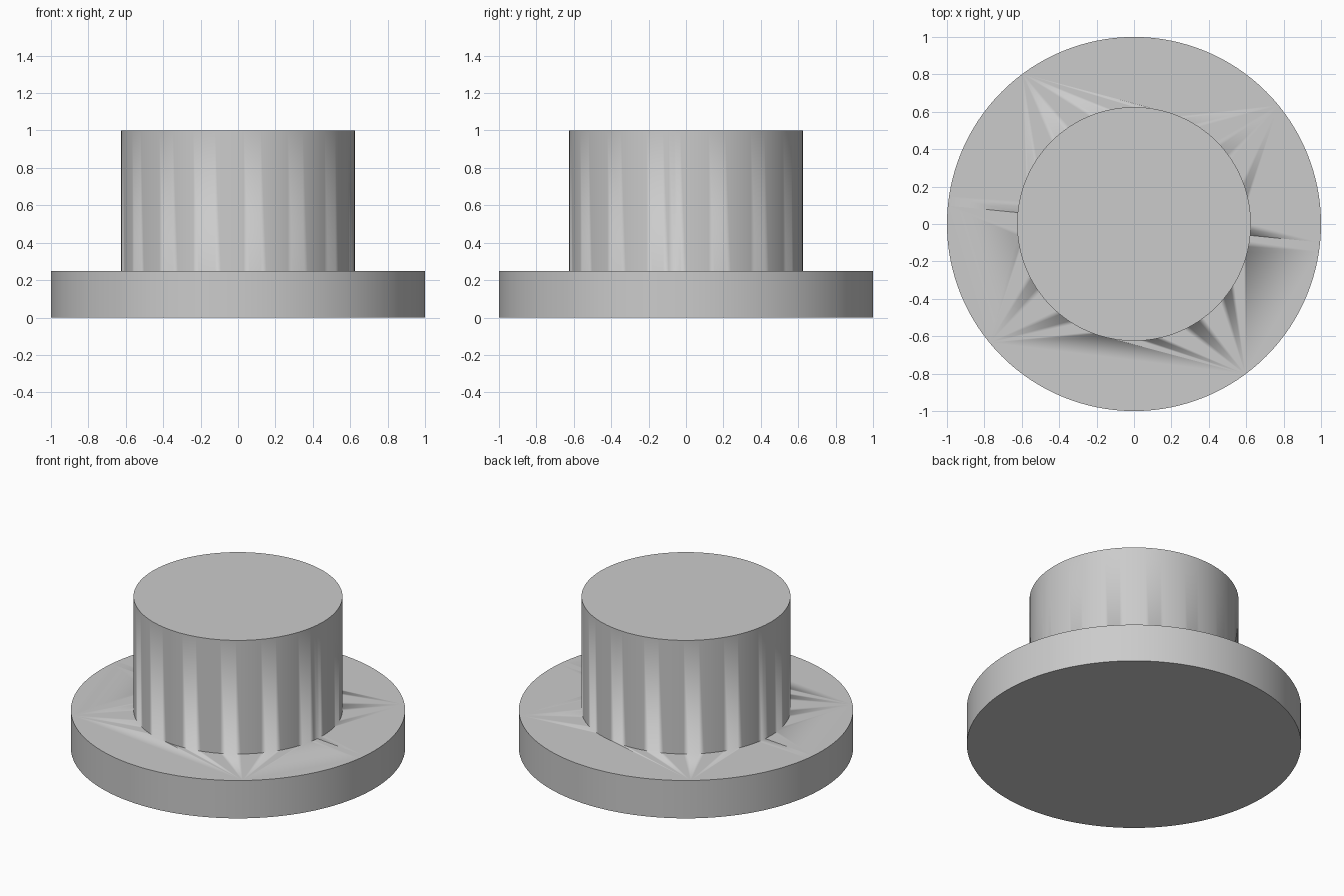
import bpy

# Remove the default cube
cube = bpy.data.objects.get("Cube")
if cube:
    bpy.data.objects.remove(cube, do_unlink=True)

# Plain grey finish
GREY = (0.6, 0.6, 0.6, 1.0)
grey = bpy.data.materials.new("light_grey")
grey.use_nodes = True
grey.diffuse_color = GREY
grey.node_tree.nodes["Principled BSDF"].inputs["Base Color"].default_value = GREY


def disc(name, radius, bottom, top):
    """Upright cylinder with smooth sides and sharp rims."""
    bpy.ops.mesh.primitive_cylinder_add(
        vertices=128, radius=radius, depth=top - bottom,
        location=(0, 0, (top + bottom) / 2))
    obj = bpy.context.object
    obj.name = obj.data.name = name
    obj.data.materials.append(grey)
    bpy.ops.object.shade_smooth_by_angle()
    return obj


# Wide flange with the narrower boss standing on it
flange = disc("flange", 1.0, 0.0, 0.25)
boss = disc("boss", 0.625, 0.2, 1.0)

# Fuse both into one solid
union = flange.modifiers.new("join_boss", "BOOLEAN")
union.operation = "UNION"
union.solver = "EXACT"
union.object = boss
bpy.context.view_layer.objects.active = flange
bpy.ops.object.modifier_apply(modifier=union.name)
bpy.data.objects.remove(boss, do_unlink=True)
flange.name = flange.data.name = "flanged_plug"
